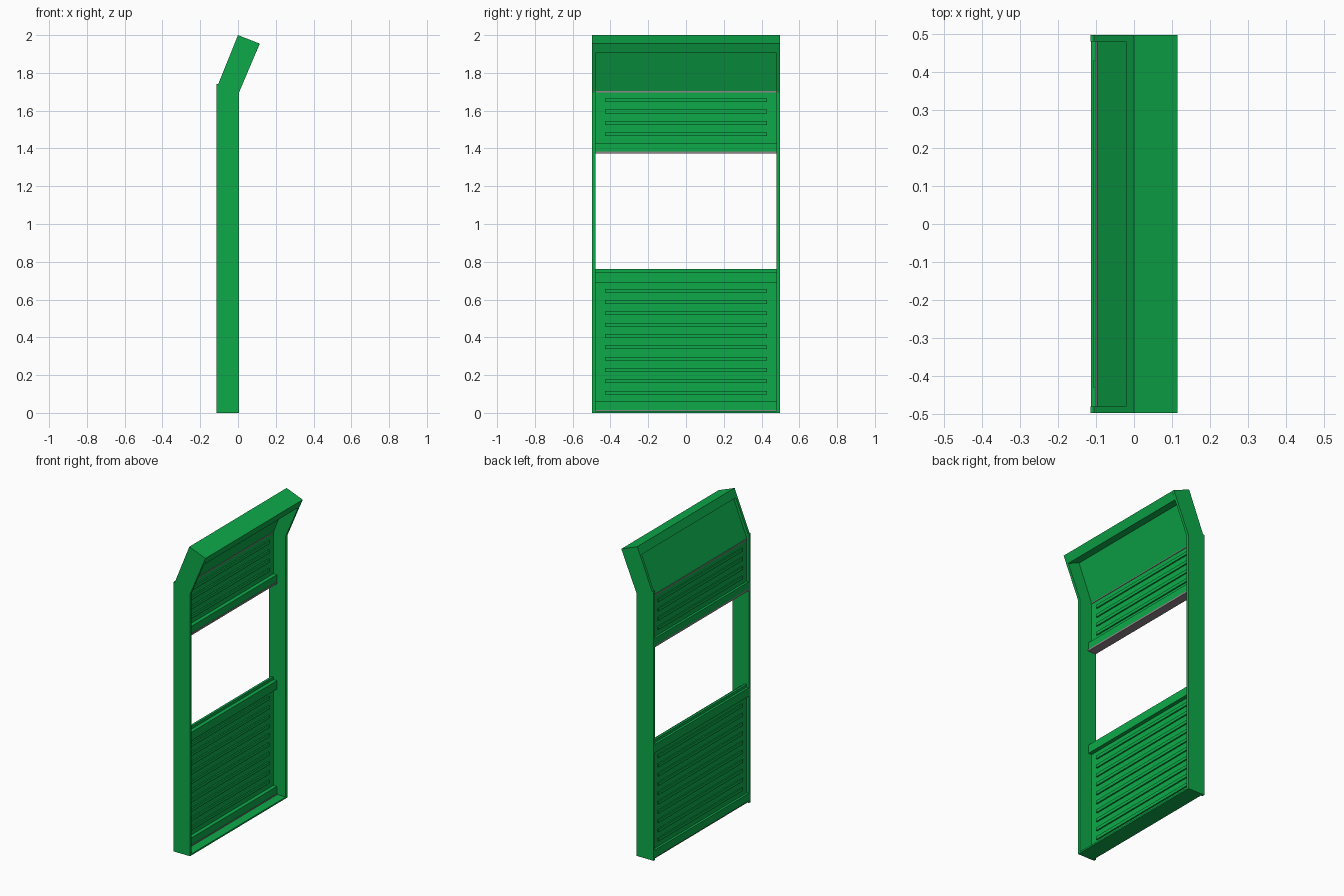
import bpy
import bmesh

cube = bpy.data.objects.get("Cube")
if cube:
    bpy.data.objects.remove(cube, do_unlink=True)


def make_material(name, rgb):
    mat = bpy.data.materials.new(name)
    mat.use_nodes = True
    color = (*rgb, 1.0)
    mat.diffuse_color = color
    mat.node_tree.nodes["Principled BSDF"].inputs["Base Color"].default_value = color
    return mat


green = make_material("green_paint", (0.004, 0.40, 0.068))
grey = make_material("grey_seal", (0.28, 0.24, 0.25))


def extrude_profile(name, profile, y0, y1, mat=green):
    """Extrude an x-z outline from y0 to y1."""
    bm = bmesh.new()
    base = bm.faces.new([bm.verts.new((x, y0, z)) for x, z in profile])
    result = bmesh.ops.extrude_face_region(bm, geom=[base])
    verts = [v for v in result["geom"] if isinstance(v, bmesh.types.BMVert)]
    bmesh.ops.translate(bm, verts=verts, vec=(0, y1 - y0, 0))
    bmesh.ops.recalc_face_normals(bm, faces=bm.faces)
    mesh = bpy.data.meshes.new(name)
    bm.to_mesh(mesh)
    bm.free()
    mesh.materials.append(mat)
    obj = bpy.data.objects.new(name, mesh)
    bpy.context.scene.collection.objects.link(obj)
    return obj


def bar(name, x0, x1, z0, z1, half=0.481, mat=green):
    """Horizontal bar running across the frame."""
    outline = [(x0, z0), (x1, z0), (x1, z1), (x0, z1)]
    return extrude_profile(name, outline, -half, half, mat)


INNER, OUTER = 0.48, 0.497
PANEL_BACK, PANEL_FRONT = -0.098, -0.083

# Side pillars with the bent top
pillar = [(-0.115, 0), (0.005, 0), (0.005, 1.695), (0.115, 1.955),
          (0, 2), (-0.105, 1.74), (-0.115, 1.74)]
extrude_profile("right_pillar", pillar, -OUTER, -INNER)
extrude_profile("left_pillar", pillar, INNER, OUTER)

# Top rail and bottom sill
top_rail = [(0, 2), (0.115, 1.955), (0.0944, 1.904), (-0.0206, 1.949)]
extrude_profile("top_rail", top_rail, -INNER, INNER)
bar("bottom_sill", -0.1, 0.005, 0, 0.01)

# Lower panel, and upper panel with its sloping hood
bar("lower_panel", PANEL_BACK, PANEL_FRONT, 0.005, 0.763)
upper_panel = [(PANEL_BACK, 1.38), (PANEL_FRONT, 1.38), (PANEL_FRONT, 1.70),
               (0.018, 1.95), (0.003, 1.96), (PANEL_BACK, 1.71)]
extrude_profile("upper_panel", upper_panel, -INNER, INNER)

# Stiffening rails at the panel edges
for name, z0, z1 in (("bottom_rail", 0.012, 0.062),
                     ("waist_rail", 0.69, 0.745),
                     ("window_rail", 1.384, 1.43)):
    bar(name, -0.113, -0.058, z0, z1)

# Pressed ribs on both faces of the panels
for label, first, count in (("lower", 0.107, 10), ("upper", 1.475, 4)):
    for i in range(count):
        z = first + i * 0.06
        bar(f"{label}_rib_{i + 1}", PANEL_BACK - 0.008, PANEL_FRONT + 0.009,
            z - 0.01, z + 0.01, half=0.43)

# Grey seals
bar("bottom_seal", -0.108, -0.055, 0.004, 0.016, mat=grey)
bar("window_seal", -0.113, -0.056, 1.373, 1.384, mat=grey)
bar("hood_seal", -0.102, -0.079, 1.697, 1.703, mat=grey)
